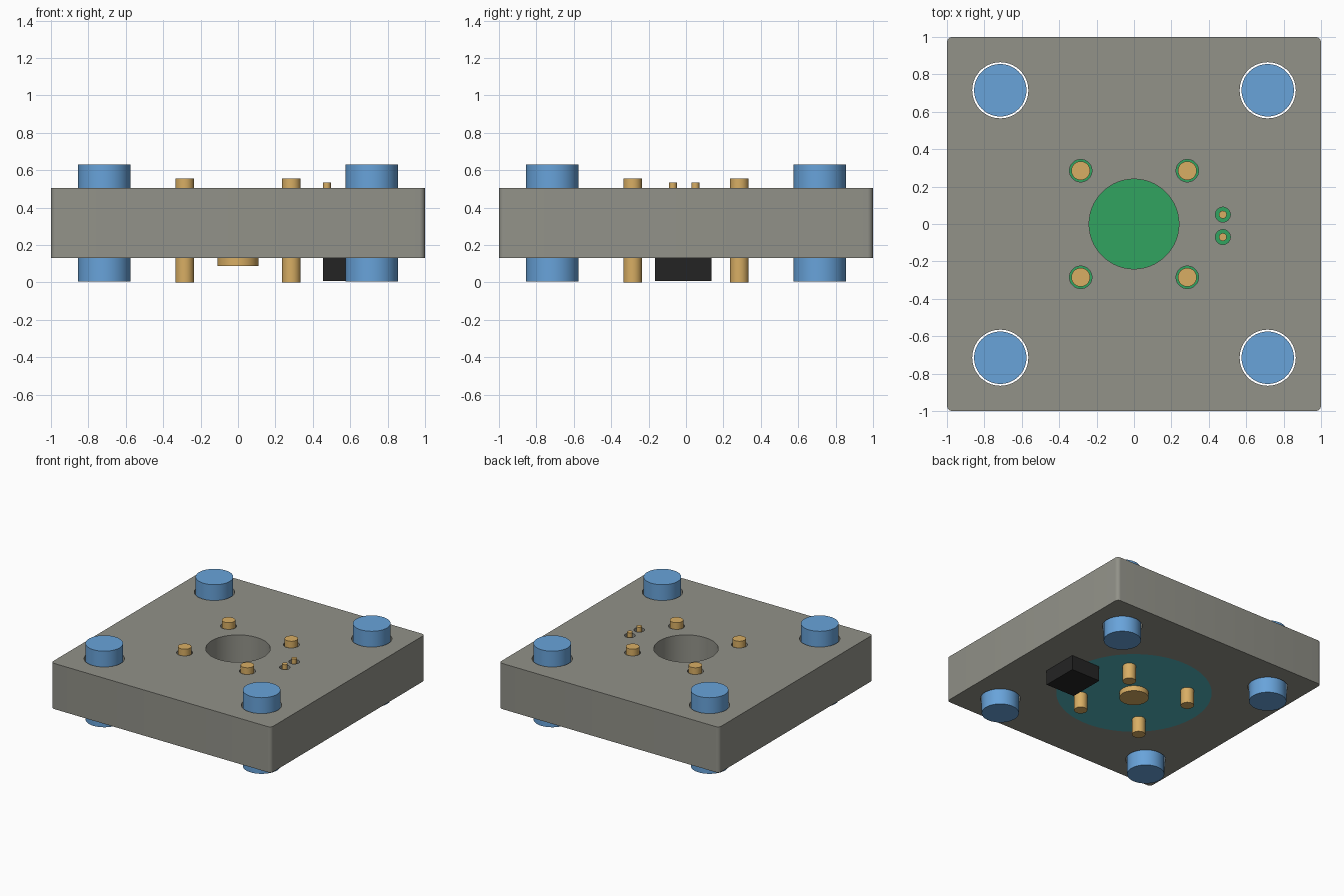
import bpy
import bmesh
from math import radians

cube = bpy.data.objects.get("Cube")
if cube:
    bpy.data.objects.remove(cube, do_unlink=True)


def material(name, rgb):
    """Flat material from 0-255 display values, stored as linear."""
    def lin(c):
        c /= 255
        return c / 12.92 if c < 0.04 else ((c + 0.055) / 1.055) ** 2.4
    colour = [lin(c) for c in rgb] + [1]
    mat = bpy.data.materials.new(name)
    mat.use_nodes = True
    mat.diffuse_color = colour
    mat.node_tree.nodes["Principled BSDF"].inputs["Base Color"].default_value = colour
    return mat


grey = material("warm grey", (146, 146, 137))
blue = material("blue", (104, 163, 218))
gold = material("gold", (216, 174, 100))
green = material("board green", (49, 163, 96))
teal = material("board underside teal", (84, 182, 190))
black = material("black", (36, 36, 36))


def smooth(obj):
    bpy.ops.object.select_all(action='DESELECT')
    obj.select_set(True)
    bpy.context.view_layer.objects.active = obj
    bpy.ops.object.shade_smooth_by_angle(angle=radians(30))


def cylinder(name, x, y, radius, z0, z1, mat=None, sides=64):
    bpy.ops.mesh.primitive_cylinder_add(
        vertices=sides, radius=radius, depth=z1 - z0, location=(x, y, (z0 + z1) / 2))
    obj = bpy.context.object
    obj.name = name
    if mat:
        obj.data.materials.append(mat)
        smooth(obj)
    return obj


def box(name, low, high, mat):
    bpy.ops.mesh.primitive_cube_add(size=1, location=[(a + b) / 2 for a, b in zip(low, high)])
    obj = bpy.context.object
    obj.name = name
    obj.scale = [b - a for a, b in zip(low, high)]
    bpy.ops.object.transform_apply(location=False, rotation=False, scale=True)
    obj.data.materials.append(mat)
    return obj


def cut(target, cutter):
    mod = target.modifiers.new("cut", 'BOOLEAN')
    mod.operation = 'DIFFERENCE'
    mod.solver = 'EXACT'
    mod.object = cutter
    bpy.context.view_layer.objects.active = target
    bpy.ops.object.modifier_apply(modifier=mod.name)
    bpy.data.objects.remove(cutter, do_unlink=True)


BOTTOM, TOP, BOARD_TOP, BOARD_RADIUS = 0.13, 0.505, 0.2, 0.585
corners = [(sx, sy) for sx in (-1, 1) for sy in (-1, 1)]
posts = [(0.715 * sx, 0.715 * sy) for sx, sy in corners]
pins = [(0.285 * sx, 0.285 * sy) for sx, sy in corners]
leads = [(0.475, 0.05), (0.475, -0.07)]

# Plate with rounded vertical corners
plate = box("plate", (-1, -1, BOTTOM), (1, 1, TOP), grey)
bm = bmesh.new()
bm.from_mesh(plate.data)
uprights = [e for e in bm.edges if abs(e.verts[0].co.z - e.verts[1].co.z) > 0.1]
bmesh.ops.bevel(bm, geom=uprights, offset=0.03, segments=6, profile=0.5, affect='EDGES')
bm.to_mesh(plate.data)
bm.free()

# Pocket underneath, then the through holes
cut(plate, cylinder("pocket_cutter", 0, 0, BOARD_RADIUS, 0, BOARD_TOP, sides=96))
holes = [(0, 0, 0.24)]
holes += [(x, y, 0.15) for x, y in posts]
holes += [(x, y, 0.06) for x, y in pins]
holes += [(x, y, 0.04) for x, y in leads]
for x, y, radius in holes:
    cut(plate, cylinder("hole_cutter", x, y, radius, -0.1, 1))
smooth(plate)

# Round board set flush in the pocket, teal on its underside
board = cylinder("round_board", 0, 0, BOARD_RADIUS, BOTTOM, BOARD_TOP, green, 96)
board.data.materials.append(teal)
for face in board.data.polygons:
    if face.normal.z < -0.5:
        face.material_index = 1

# Posts, contact pins and centre contact
for i, (x, y) in enumerate(posts):
    cylinder(f"corner_post_{i + 1}", x, y, 0.14, 0.005, 0.63, blue)
for i, (x, y) in enumerate(pins):
    cylinder(f"contact_pin_{i + 1}", x, y, 0.05, 0, 0.555, gold, 32)
cylinder("centre_contact", 0, 0, 0.11, 0.087, BOTTOM + 0.01, gold)

# Connector block with its two leads
box("connector_block", (0.455, -0.165, 0.007), (0.72, 0.135, BOTTOM), black)
for i, (x, y) in enumerate(leads):
    cylinder(f"connector_lead_{i + 1}", x, y, 0.021, 0.1, 0.535, gold, 24)
